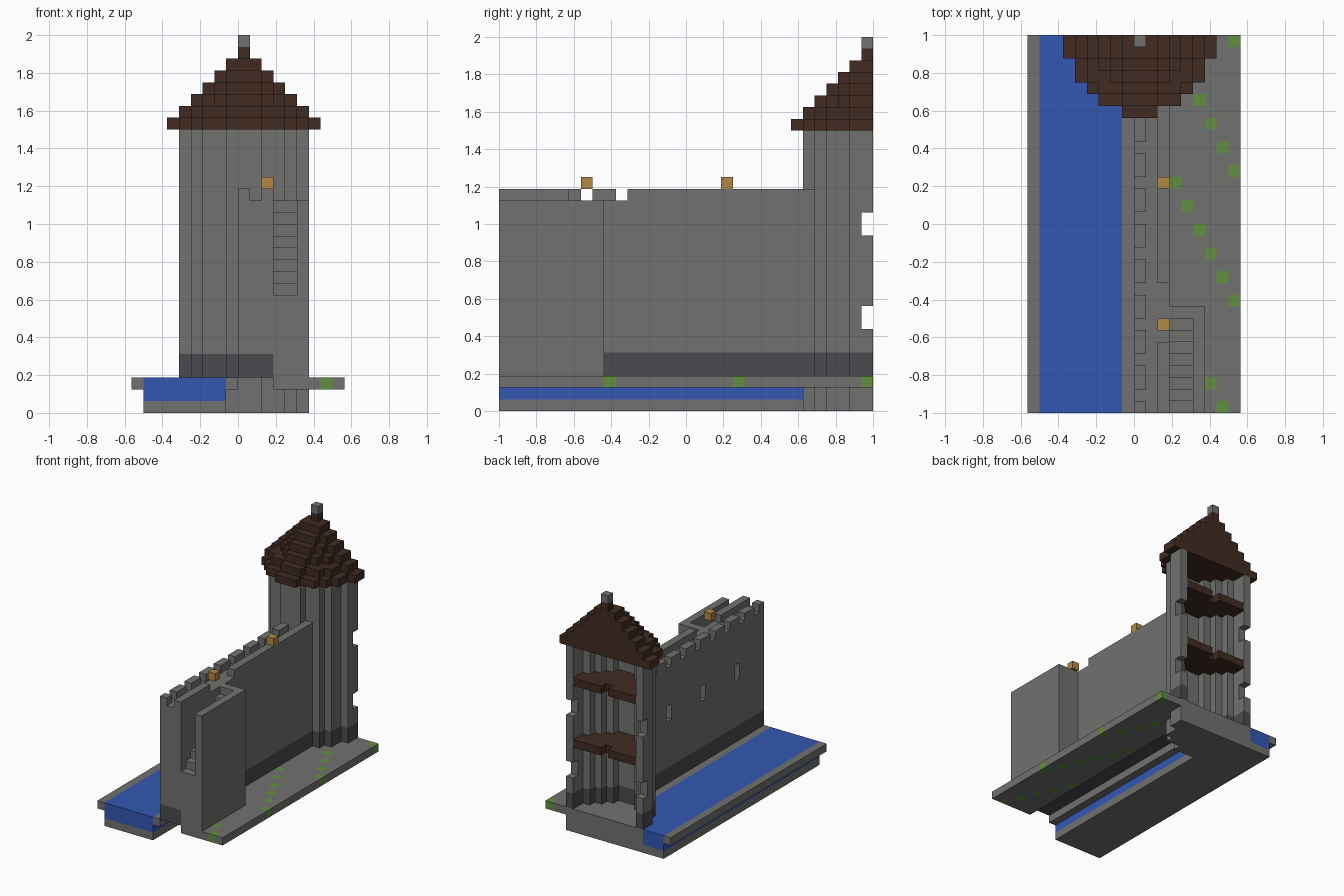
import bpy
import bmesh
from mathutils import Vector

if "Cube" in bpy.data.objects:
    bpy.data.objects.remove(bpy.data.objects["Cube"])

U = 1 / 16  # edge length of one building block


def material(name, colour):
    m = bpy.data.materials.new(name)
    m.use_nodes = True
    rgba = (*colour, 1)
    m.diffuse_color = rgba
    bsdf = m.node_tree.nodes["Principled BSDF"]
    bsdf.inputs["Base Color"].default_value = rgba
    bsdf.inputs["Roughness"].default_value = 0.9
    return m


STONE = material("grey stone", (0.165, 0.165, 0.16))
DARK = material("dark footing stone", (0.07, 0.068, 0.078))
WATER = material("blue water", (0.033, 0.095, 0.45))
WOOD = material("dark brown wood", (0.052, 0.024, 0.016))
MOSS = material("green moss", (0.12, 0.28, 0.05))
LAMP = material("amber lantern", (0.44, 0.25, 0.06))

AXES = [Vector(a) for a in ((1, 0, 0), (0, 1, 0), (0, 0, 1))]


def blocks(name, xs, ys, zs, mats, inside=lambda x, y, z: True, paint=lambda x, y, z: 0):
    """Build the outer skin of all blocks in a box that pass a rule."""
    cells = {(x, y, z) for x in range(*xs) for y in range(*ys) for z in range(*zs)
             if inside(x, y, z)}
    bm = bmesh.new()
    for c in cells:
        centre = Vector(c) + Vector((0.5, 0.5, 0.5))
        for i, axis in enumerate(AXES):
            u, v = AXES[(i + 1) % 3] / 2, AXES[(i + 2) % 3] / 2
            for s in (1, -1):
                n = axis * s
                if tuple(int(k) for k in Vector(c) + n) in cells:
                    continue
                o = centre + n / 2
                ring = [o - u - v, o + u - v, o + u + v, o - u + v][::s]
                face = bm.faces.new([bm.verts.new(p * U) for p in ring])
                face.material_index = paint(*c)
    bmesh.ops.remove_doubles(bm, verts=bm.verts, dist=U / 100)
    bmesh.ops.dissolve_limit(bm, angle_limit=0.01, verts=bm.verts, edges=bm.edges,
                             delimit={'MATERIAL'})
    mesh = bpy.data.meshes.new(name)
    bm.to_mesh(mesh)
    bm.free()
    for m in mats:
        mesh.materials.append(m)
    ob = bpy.data.objects.new(name, mesh)
    bpy.context.collection.objects.link(ob)
    return ob


def disc(x, y, r):
    """Round block pattern about the tower axis."""
    return x * x + (y - 15) ** 2 <= r * r + 1


def footing(x, y, z):
    return 1 if z in (3, 4) else 0


LENGTH = (-16, 16)


def outside_tower(x, y, z):
    return not disc(x, y, 5)


# Moat: bed, water and banks
blocks("moat_bed", (-8, -1), LENGTH, (0, 1), [STONE], outside_tower)
blocks("moat_water", (-8, -1), LENGTH, (1, 3), [WATER], outside_tower)
blocks("outer_bank", (-9, -8), LENGTH, (2, 3), [STONE])
blocks("inner_bank", (-1, 0), LENGTH, (2, 3), [STONE], outside_tower)

# Courtyard paving with diagonal rows of moss
blocks("courtyard", (3, 9), LENGTH, (2, 3), [STONE, MOSS], outside_tower,
       lambda x, y, z: int((2 * x + y) % 11 == 9))


# Curtain wall with battlements, inner parapet and arrow slits
def wall_shape(x, y, z):
    if disc(x, y, 5):
        return False
    if z == 18:
        merlon = x == 0 and y % 3 != 0
        parapet = x == 2 and not -10 <= y < -5
        return merlon or parapet
    slit = x == 0 and z in (11, 12) and y in (-11, -4, 3)
    return not slit


blocks("curtain_wall", (0, 3), (-16, 11), (3, 19), [STONE, DARK], wall_shape, footing)

# Stair rising behind a side wall to the walkway
blocks("wall_stair", (3, 6), (-16, -7), (3, 18), [STONE],
       lambda x, y, z: x == 5 or z < y + 26)

# Lanterns on the walkway
for i, y in enumerate((-9, 3)):
    blocks(f"lantern_{i + 1}", (2, 3), (y, y + 1), (19, 20), [LAMP])


# Half-round tower, open at the back
def tower_shape(x, y, z):
    if not disc(x, y, 5):
        return False
    if z < 3:
        return True
    window = abs(x) == 5 and y == 15 and z in (7, 8, 15, 16)
    return not disc(x, y, 4) and not window


blocks("tower", (-5, 6), (10, 16), (0, 24), [STONE, DARK], tower_shape, footing)

# Wooden floors with a ladder hole
for i, z in enumerate((11, 19)):
    blocks(f"tower_floor_{i + 1}", (-4, 5), (11, 16), (z, z + 1), [WOOD],
           lambda x, y, z: disc(x, y, 4) and (x, y) != (0, 15))

# Stepped roof and finial
blocks("tower_roof", (-6, 7), (9, 16), (24, 31), [WOOD],
       lambda x, y, z: disc(x, y, 30 - z) if z < 30 else (x, y) == (0, 15))
blocks("roof_finial", (0, 1), (15, 16), (31, 32), [STONE])
